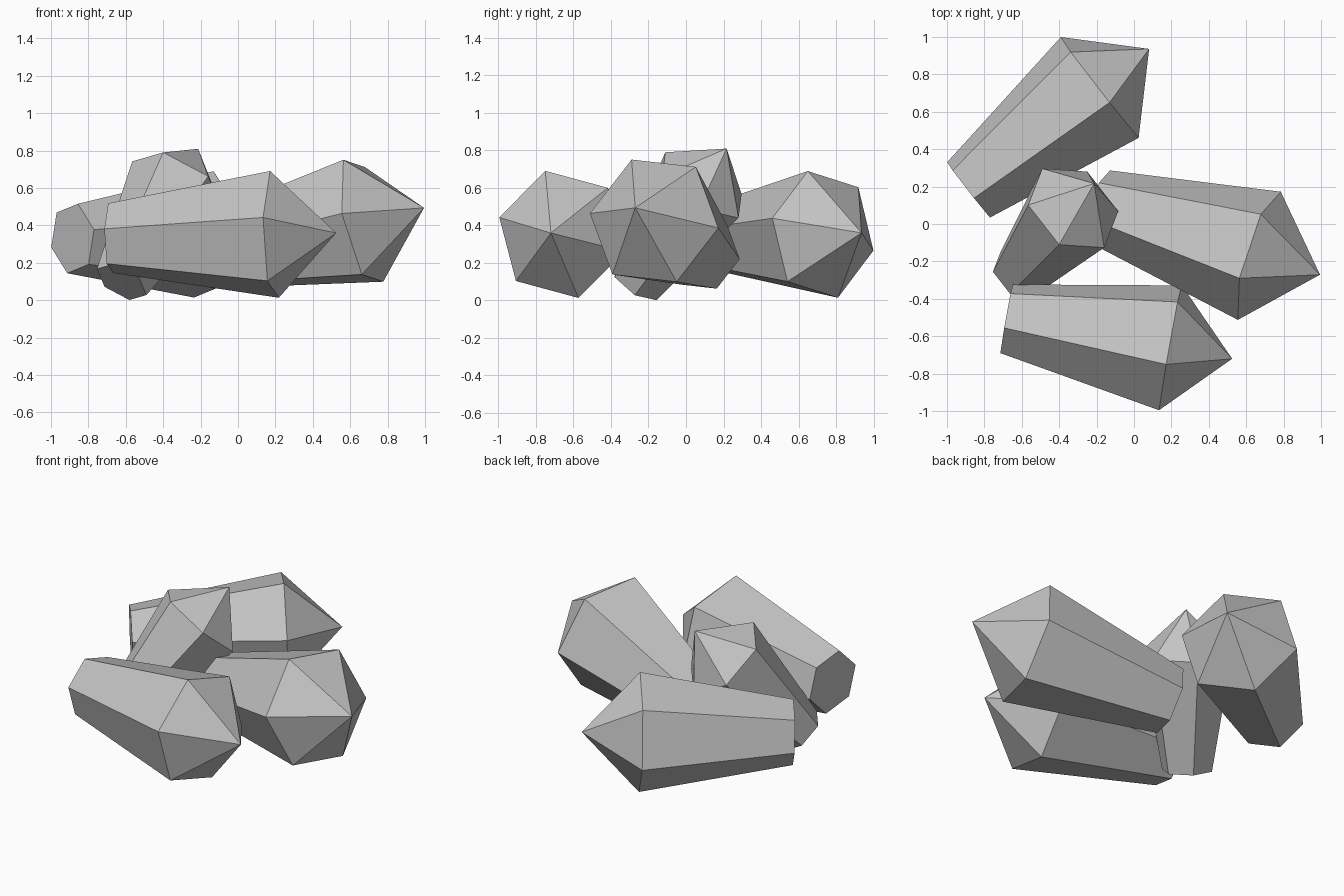
import bpy
import bmesh
from math import cos, sin, tau
from mathutils import Vector

cube = bpy.data.objects.get("Cube")
if cube:
    bpy.data.objects.remove(cube, do_unlink=True)

GREY = (0.55, 0.55, 0.55, 1.0)
stone = bpy.data.materials.new("grey stone")
stone.use_nodes = True
stone.diffuse_color = GREY
stone.node_tree.nodes["Principled BSDF"].inputs["Base Color"].default_value = GREY

# Proportions of a full-size crystal
SIDES = 6
WIDE, NARROW = 0.351, 0.193
BODY, POINT = 0.89, 0.335


def crystal(name, shoulder, axis, corner, size):
    """Six-sided tapered shaft with a pointed end; corner aims one edge."""
    shoulder = Vector(shoulder)
    axis = Vector(axis).normalized()
    side = Vector(corner) - shoulder
    side = (side - axis * side.dot(axis)).normalized()
    other = axis.cross(side)
    bm = bmesh.new()

    def ring(centre, radius):
        angles = [tau * i / SIDES for i in range(SIDES)]
        return [bm.verts.new(centre + (side * cos(a) + other * sin(a)) * radius)
                for a in angles]

    base = ring(shoulder - axis * BODY * size, NARROW * size)
    top = ring(shoulder, WIDE * size)
    tip = bm.verts.new(shoulder + axis * POINT * size)

    # Flat foot, shaft sides and pointed cap
    bm.faces.new(base[::-1])
    for i in range(SIDES):
        j = (i + 1) % SIDES
        bm.faces.new((base[i], base[j], top[j], top[i]))
        bm.faces.new((top[i], top[j], tip))
    bmesh.ops.recalc_face_normals(bm, faces=bm.faces[:])

    mesh = bpy.data.meshes.new(name)
    bm.to_mesh(mesh)
    bm.free()
    mesh.materials.append(stone)
    bpy.context.collection.objects.link(bpy.data.objects.new(name, mesh))


# Three large crystals lying down and a smaller one leaning between them
crystal("front_crystal", (0.195, -0.662, 0.352), (0.875, -0.155, 0.02),
        (0.17, -0.75, 0.69), 1.0)
crystal("left_crystal", (0.67, -0.17, 0.425), (0.862, -0.268, 0.183),
        (0.565, -0.29, 0.75), 1.035)
crystal("back_crystal", (-0.183, 0.73, 0.352), (0.702, 0.548, 0.022),
        (-0.13, 0.65, 0.69), 1.0)
crystal("leaning_crystal", (-0.325, 0.085, 0.615), (0.43, 0.506, 0.749),
        (-0.40, -0.11, 0.79), 0.777)
